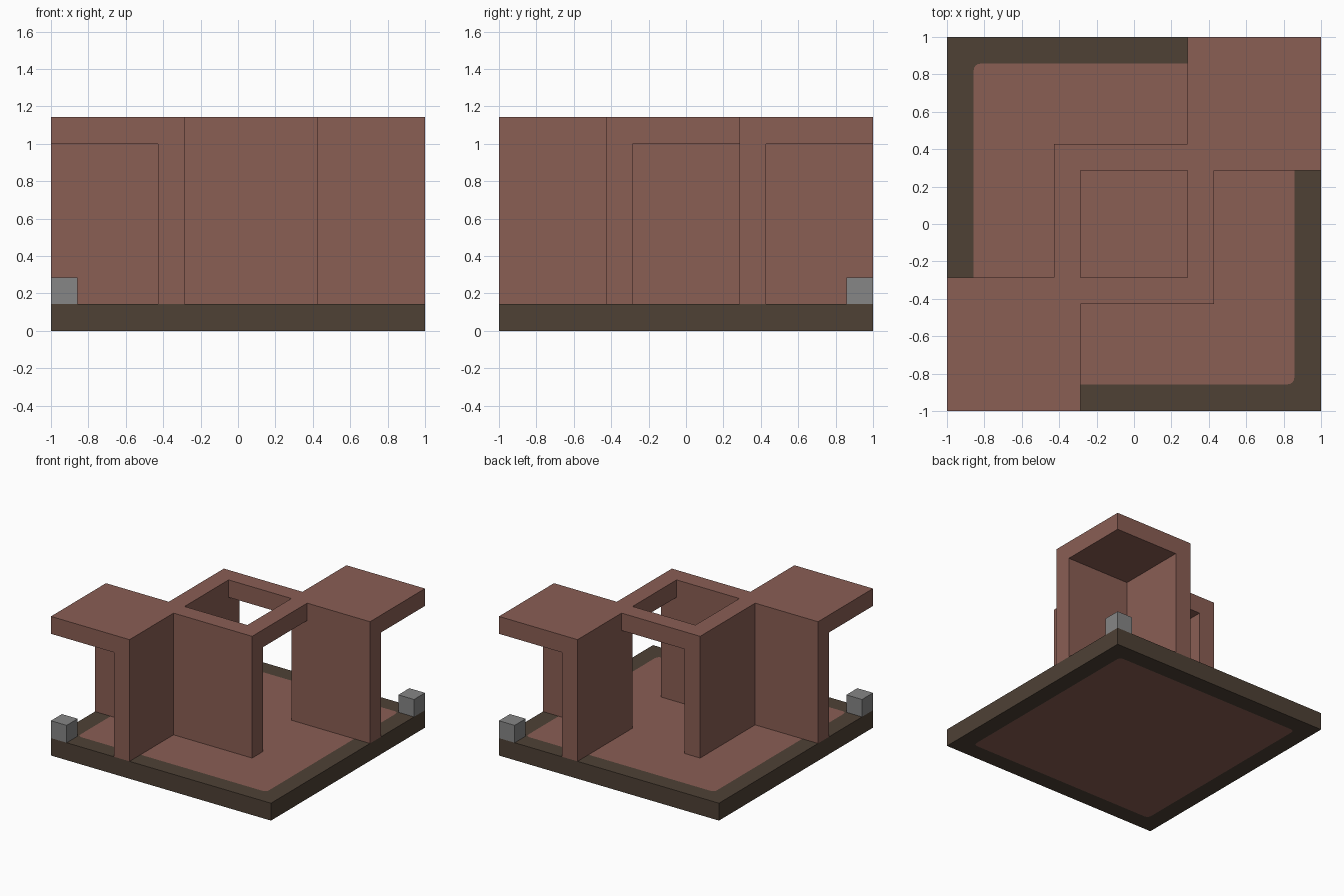
import bpy, bmesh, math

old = bpy.data.objects.get("Cube")
if old:
    bpy.data.objects.remove(old, do_unlink=True)

U = 1 / 7  # building module


def material(name, rgb):
    lin = [((c / 255 + 0.055) / 1.055) ** 2.4 for c in rgb] + [1.0]
    m = bpy.data.materials.new(name)
    m.use_nodes = True
    m.diffuse_color = lin
    bsdf = next(n for n in m.node_tree.nodes if n.type == "BSDF_PRINCIPLED")
    bsdf.inputs["Base Color"].default_value = lin
    bsdf.inputs["Roughness"].default_value = 0.9
    return m


brick = material("brick_red", (138, 94, 84))
border = material("dark_brown", (78, 65, 53))
stone = material("stone_grey", (134, 134, 134))


def finish(name, bm, *mats):
    bmesh.ops.recalc_face_normals(bm, faces=bm.faces)
    mesh = bpy.data.meshes.new(name)
    bm.to_mesh(mesh)
    bm.free()
    for m in mats:
        mesh.materials.append(m)
    ob = bpy.data.objects.new(name, mesh)
    bpy.context.collection.objects.link(ob)
    return ob


def extrude_plan(name, plan, z0, z1, mat):
    """Raise a floor-plan outline, given in modules, from z0 to z1."""
    bm = bmesh.new()
    face = bm.faces.new([bm.verts.new((x * U, y * U, z0 * U)) for x, y in plan])
    top = bmesh.ops.extrude_face_region(bm, geom=[face], use_keep_orig=True)
    verts = [v for v in top["geom"] if isinstance(v, bmesh.types.BMVert)]
    bmesh.ops.translate(bm, verts=verts, vec=(0, 0, (z1 - z0) * U))
    return finish(name, bm, mat)


def square(a, b):
    return [(a, a), (b, a), (b, b), (a, b)]


# Base slab: dark rim around a rounded brick panel, on top and underneath
def base_slab():
    bm = bmesh.new()
    radius, steps, inner = 0.035, 4, 6 * U
    rims = []
    for z in (0, U):
        outer, corners = [], []
        for k, (sx, sy) in enumerate(square(-1, 1)):
            outer.append(bm.verts.new((sx, sy, z)))
            arc = []
            for i in range(steps + 1):
                a = math.pi + (k + i / steps) * math.pi / 2
                arc.append(bm.verts.new((sx * (inner - radius) + radius * math.cos(a),
                                         sy * (inner - radius) + radius * math.sin(a), z)))
            corners.append(arc)
        for k in range(4):
            n = (k + 1) % 4
            for a, b in zip(corners[k], corners[k][1:]):
                bm.faces.new((outer[k], a, b))
            bm.faces.new((outer[k], corners[k][-1], corners[n][0], outer[n]))
        panel = bm.faces.new([v for arc in corners for v in arc])
        panel.material_index = 1
        rims.append(outer)
    low, high = rims
    for k in range(4):
        n = (k + 1) % 4
        bm.faces.new((low[k], low[n], high[n], high[k]))
    finish("base_slab", bm, border, brick)


base_slab()

# Crossing walls that close the south and west sides of the centre
cross_plan = [(-3, -7), (-2, -7), (-2, -3), (3, -3), (3, -2), (-2, -2),
              (-2, 3), (-3, 3), (-3, -2), (-7, -2), (-7, -3), (-3, -3)]
extrude_plan("cross_walls", cross_plan, 1, 7, brick)

# Angled wall under the opposite roof
corner_plan = [(2, 2), (7, 2), (7, 3), (3, 3), (3, 7), (2, 7)]
extrude_plan("corner_wall", corner_plan, 1, 7, brick)

# Two roof halves, each a corner canopy with beams framing the central opening
front_roof = [(-7, -7), (-2, -7), (-2, -3), (3, -3), (3, -2),
              (-2, -2), (-2, 3), (-3, 3), (-3, -2), (-7, -2)]
back_roof = [(7, 7), (2, 7), (2, 3), (-2, 3), (-2, 2),
             (2, 2), (2, -2), (3, -2), (3, 2), (7, 2)]
extrude_plan("front_roof", front_roof, 7, 8, brick)
extrude_plan("back_roof", back_roof, 7, 8, brick)

# Small stone blocks on opposite corners
extrude_plan("front_corner_block", square(-7, -6), 1, 2, stone)
extrude_plan("back_corner_block", square(6, 7), 1, 2, stone)
